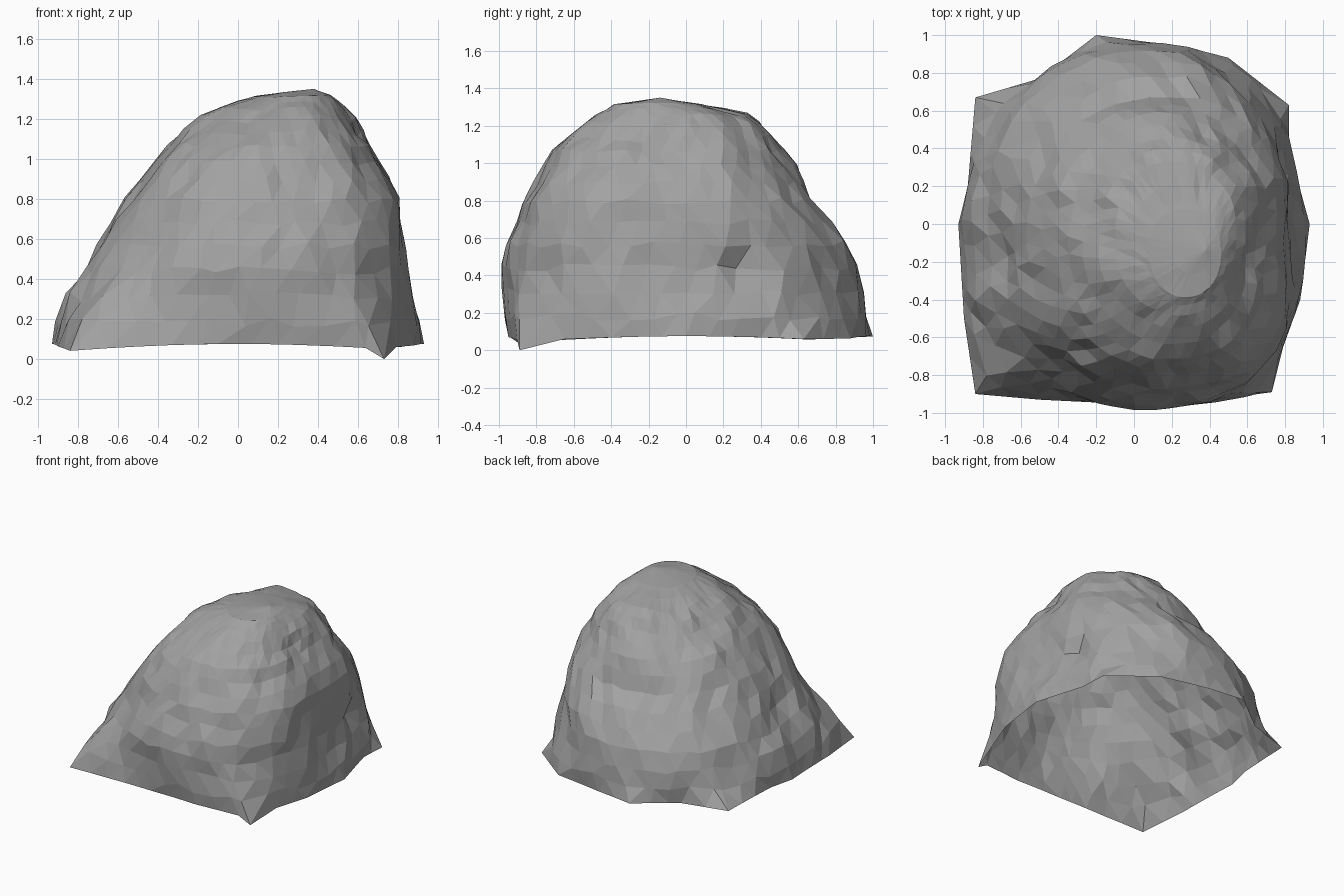
import bpy, bmesh, math, random
from mathutils import Vector, noise

random.seed(4)
old = bpy.data.objects.get("Cube")
if old:
    bpy.data.objects.remove(old, do_unlink=True)

stone = bpy.data.materials.new("grey stone")
stone.use_nodes = True
GREY = (0.36, 0.36, 0.36, 1)
stone.diffuse_color = GREY
stone.node_tree.nodes["Principled BSDF"].inputs["Base Color"].default_value = GREY

# Extents of the rock by height: z, left, right, front, back
LEVELS = [(.05, -.92, .92, -.95, .98), (.2, -.90, .90, -1, .97),
          (.4, -.83, .85, -.975, .95), (.6, -.70, .84, -.95, .86),
          (.8, -.56, .81, -.88, .69), (1, -.42, .72, -.78, .59),
          (1.1, -.34, .68, -.72, .5), (1.2, -.21, .61, -.57, .41),
          (1.27, -.08, .53, -.47, .31), (1.32, .08, .46, -.39, .08)]
# Outline of the foot, seen from above
FOOT = [Vector(p) for p in (
    (-.84, -.9), (-.5, -.93), (-.1, -.95), (.3, -.95), (.73, -.89), (.79, -.65),
    (.88, -.4), (.93, 0), (.82, .4), (.82, .63), (.5, .88), (.1, .96),
    (-.2, 1), (-.5, .77), (-.84, .67), (-.88, .2), (-.93, 0), (-.9, -.5))]
# Hollows (positive) and bulges (negative): centre, radius, depth
DENTS = [((-.2, -1, .14), .2, .03), ((0, -.97, .36), .16, -.02),
         ((.62, -.2, 1.1), .17, .07), ((.76, -.5, .78), .14, -.02),
         ((.85, .3, .42), .15, .06), ((.7, -.1, 1.22), .1, -.02),
         ((-.72, -.2, .5), .15, .05), ((-.78, .15, .42), .14, .04),
         ((-.45, .15, .95), .13, -.03), ((-.25, .1, 1.1), .14, .04),
         ((-.45, .65, .5), .2, .04), ((.2, .6, .85), .16, .03),
         ((-.05, .18, 1.27), .11, .05)]
SEGMENTS, RINGS = 46, 16


def foot_radius(d):
    """Distance from the centre to the foot outline along direction d."""
    for a, b in zip(FOOT, FOOT[1:] + FOOT[:1]):
        e = b - a
        den = d.x * e.y - d.y * e.x
        if abs(den) > 1e-6:
            t = (a.x * e.y - a.y * e.x) / den
            s = (a.x * d.y - a.y * d.x) / den
            if t > 0 and -1e-6 <= s <= 1 + 1e-6:
                return t
    return 1


def extents(z):
    for lo, hi in zip(LEVELS, LEVELS[1:]):
        if z <= hi[0] + 1e-6:
            f = (z - lo[0]) / (hi[0] - lo[0])
            return [a + (b - a) * f for a, b in zip(lo[1:], hi[1:])]
    return LEVELS[-1][1:]


def squareness(d, z):
    """Exponent of the cross-section: boxy at front right, round elsewhere."""
    if d.x > 0 and d.y < 0:
        return 3 - .8 * min(1, max(0, (z - .9) / .25))
    if d.x > 0:
        return 2.3
    return 2.1 if d.y < 0 else 1.85 + .4 * z


def surface(angle, z):
    """Point on the rock: flared foot blending into a rounded body."""
    d = Vector((math.cos(angle), math.sin(angle)))
    x0, x1, y0, y1 = extents(z)
    n = squareness(d, z)
    r = (abs(d.x) ** n + abs(d.y) ** n) ** (-1 / n)
    body = Vector(((x0 + x1) / 2 + d.x * r * (x1 - x0) / 2,
                   (y0 + y1) / 2 + d.y * r * (y1 - y0) / 2))
    flare = .3 - .12 * math.tanh(d.y * 4)
    p = body.lerp(d * foot_radius(d), max(0, 1 - (z - .05) / flare))
    return Vector((p.x, p.y, z))


# Rings of vertices from the foot to the crown
bm = bmesh.new()
rings = []
for j in range(RINGS):
    f = j / (RINGS - 1)
    z = .05 + 1.27 * math.sin(f * math.pi / 2)
    loose = 1 - f if j else 0
    ring = []
    for i in range(SEGMENTS):
        a = 2 * math.pi * (i + .5 * (j % 2)) / SEGMENTS
        p = surface(a + random.uniform(-.045, .045) * loose, z)
        p.z += random.uniform(-.025, .025) * loose
        ring.append(bm.verts.new(p))
    rings.append(ring)

# Sharp points of the foot, and its wavy lower edge
for point in FOOT:
    v = min(rings[0], key=lambda v: (v.co.xy - point).length)
    v.co.xy = point
for v in rings[0]:
    xy = v.co.x * v.co.y
    v.co.z = .075 - .06 * xy * xy - (.05 if xy < -.6 else 0)

for j, (low, high) in enumerate(zip(rings, rings[1:])):
    for i in range(SEGMENTS):
        k = (i + 1) % SEGMENTS
        if j % 2:
            bm.faces.new((low[i], high[k], high[i]))
            bm.faces.new((low[i], low[k], high[k]))
        else:
            bm.faces.new((low[i], low[k], high[i]))
            bm.faces.new((low[k], high[k], high[i]))

# Crown: a smaller ring and a peak
inner = [bm.verts.new(v.co.lerp(Vector((.34, -.14, 1.35)), .5)) for v in rings[-1][::2]]
peak = bm.verts.new((.38, -.14, 1.35))
for i, v in enumerate(inner):
    w = inner[(i + 1) % len(inner)]
    a, b, c = (rings[-1][(2 * i + s) % SEGMENTS] for s in range(3))
    for face in ((a, b, v), (b, w, v), (b, c, w), (v, w, peak)):
        bm.faces.new(face)
bm.normal_update()

# Weathered relief: hollows, bulges and small unevenness
for v in bm.verts:
    if v.is_boundary or v == peak:
        continue
    p = v.co.copy()
    push = -.012 + .04 * noise.noise(p * 3.1) + .025 * noise.noise(p * 7.3)
    for centre, radius, depth in DENTS:
        q = (p - Vector(centre)).length / radius
        push -= depth * math.exp(-q * q * 1.5)
    ease = min(1, p.z * 3, max(.3, (1.38 - p.z) * 5))
    v.co += v.normal * push * ease

mesh = bpy.data.meshes.new("rock")
bm.to_mesh(mesh)
bm.free()
mesh.materials.append(stone)
rock = bpy.data.objects.new("rock", mesh)
bpy.context.collection.objects.link(rock)
